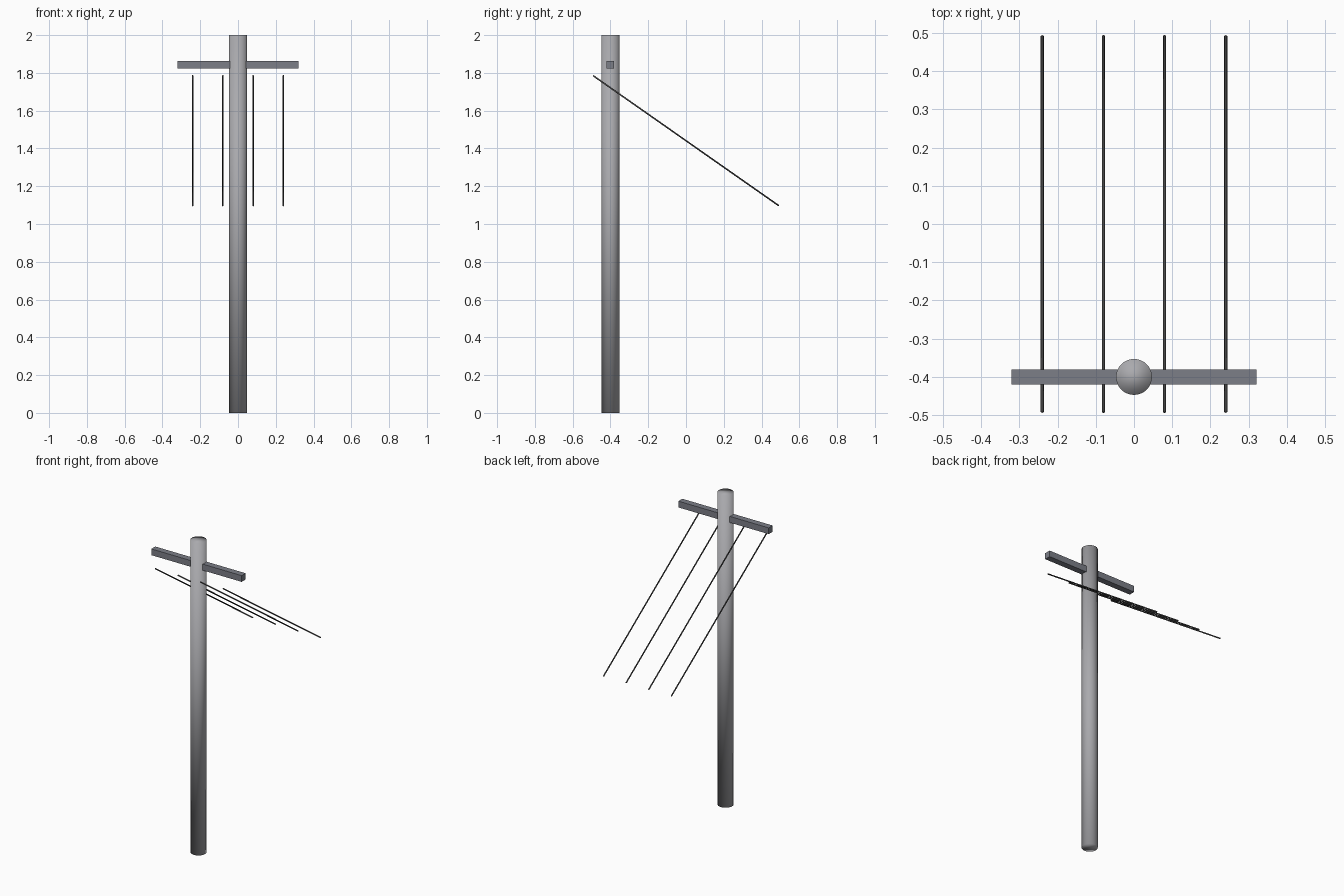
import bpy
from math import radians

if "Cube" in bpy.data.objects:
    bpy.data.objects.remove(bpy.data.objects["Cube"])

POLE_Y = -0.4


def material(name, r, g, b):
    mat = bpy.data.materials.new(name)
    mat.diffuse_color = (r, g, b, 1)
    mat.use_nodes = True
    mat.node_tree.nodes["Principled BSDF"].inputs["Base Color"].default_value = mat.diffuse_color
    return mat


pole_grey = material("pole_grey", 0.40, 0.40, 0.42)
arm_grey = material("arm_grey", 0.20, 0.21, 0.245)
wire_black = material("wire_black", 0.06, 0.06, 0.06)


def cylinder(name, radius, length, location, mat, tilt=0.0, sides=32):
    bpy.ops.mesh.primitive_cylinder_add(vertices=sides, radius=radius, depth=length,
                                        location=location, rotation=(tilt, 0, 0))
    obj = bpy.context.object
    obj.name = name
    obj.data.materials.append(mat)
    # Smooth over the rims too, giving the softly shaded ends
    bpy.ops.object.shade_smooth()
    return obj


# Upright pole
cylinder("pole", 0.047, 2.0, (0, POLE_Y, 1.0), pole_grey)

# Crossarm through the pole
bpy.ops.mesh.primitive_cube_add(size=1, location=(0, POLE_Y, 1.843))
arm = bpy.context.object
arm.name = "crossarm"
arm.scale = (0.64, 0.04, 0.04)
bpy.ops.object.transform_apply(location=False, rotation=False, scale=True)
arm.data.materials.append(arm_grey)

# Four parallel wires sloping down towards the back
for i, x in enumerate((-0.24, -0.08, 0.08, 0.24)):
    cylinder(f"wire_{i + 1}", 0.004, 1.2, (x, 0, 1.441), wire_black, radians(55), 12)
